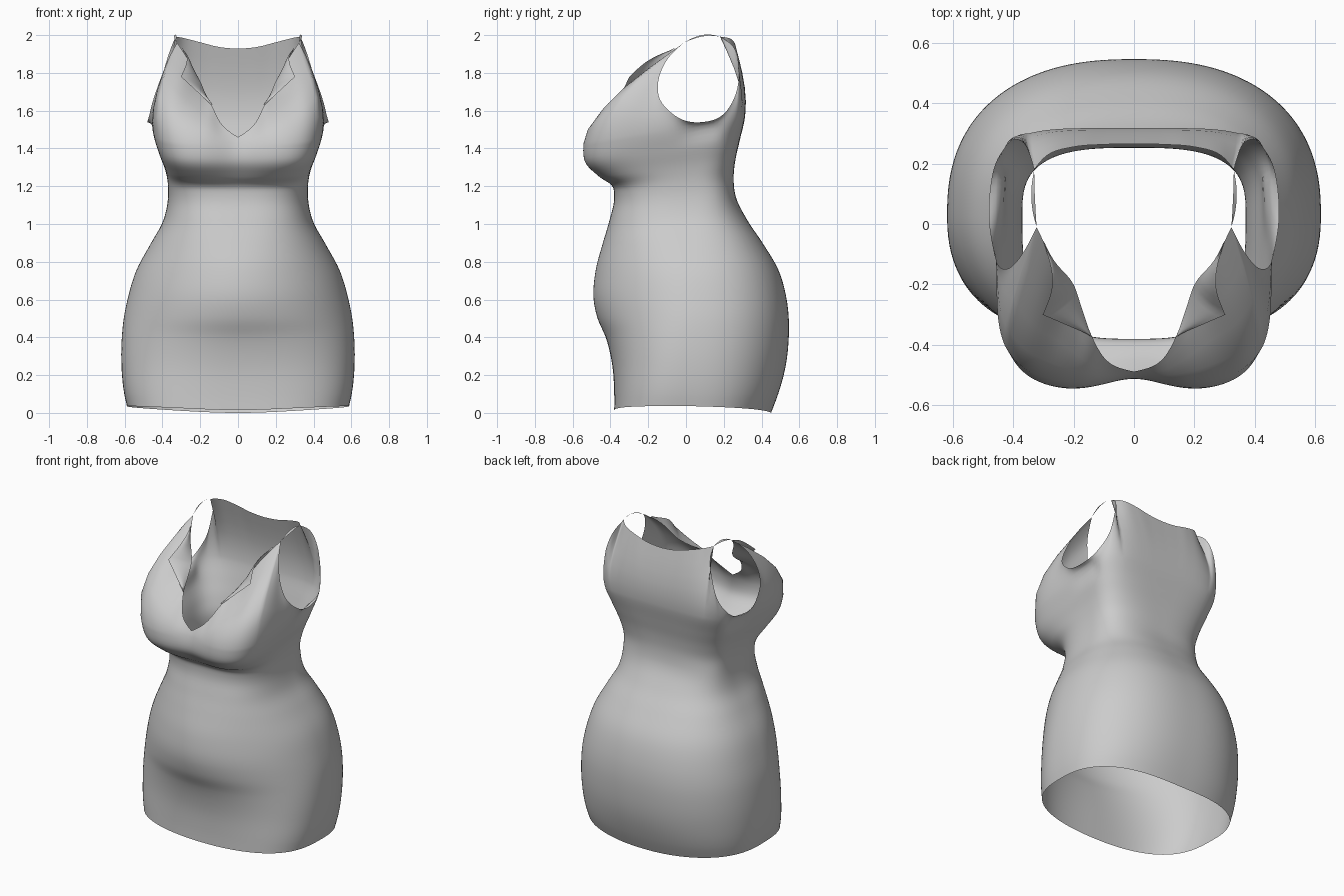
import bpy
import math
from mathutils import Vector

cube = bpy.data.objects.get("Cube")
if cube:
    bpy.data.objects.remove(cube, do_unlink=True)

cloth = bpy.data.materials.new("grey_cloth")
cloth.use_nodes = True
cloth.diffuse_color = (0.6, 0.6, 0.6, 1)
cloth.node_tree.nodes["Principled BSDF"].inputs["Base Color"].default_value = cloth.diffuse_color


def smooth_path(points, steps):
    """Smooth curve through points, with tangents weighted by chord length."""
    pts = [Vector(p) for p in points]
    gaps = [max((b - a).length, 1e-5) for a, b in zip(pts, pts[1:])]
    slopes = [(b - a) / g for a, b, g in zip(pts, pts[1:], gaps)]
    inner = [(slopes[i] * gaps[i + 1] + slopes[i + 1] * gaps[i]) / (gaps[i] + gaps[i + 1])
             for i in range(len(slopes) - 1)]
    tangents = ([(slopes[0] * 3 - inner[0]) / 2] + inner
                + [(slopes[-1] * 3 - inner[-1]) / 2])
    path = []
    for i, gap in enumerate(gaps):
        for k in range(steps):
            t = k / steps
            ease = t * t * (3 - 2 * t)
            path.append(pts[i].lerp(pts[i + 1], ease)
                        + tangents[i] * gap * t * (1 - t) ** 2
                        - tangents[i + 1] * gap * t * t * (1 - t))
    return path + [pts[-1]]


def add_sheet(name, rows):
    """Mirrored, smooth-shaded sheet from equal-length rows of points."""
    count = len(rows[0])
    faces = [(r * count + c, r * count + c + 1, (r + 1) * count + c + 1, (r + 1) * count + c)
             for r in range(len(rows) - 1) for c in range(count - 1)]
    mesh = bpy.data.meshes.new(name)
    mesh.from_pydata([tuple(p) for row in rows for p in row], [], faces)
    mesh.validate()
    mesh.materials.append(cloth)
    obj = bpy.data.objects.new(name, mesh)
    bpy.context.collection.objects.link(obj)
    mirror = obj.modifiers.new("mirror", "MIRROR")
    mirror.merge_threshold = 0.0005
    mesh.polygons.foreach_set("use_smooth", [True] * len(mesh.polygons))
    return obj


# Horizontal sections: front z, back z, half width, front y, back y,
# front squareness, back squareness, dip between the breasts
SECTIONS = [
    (.015, 0, .588, -.38, .45, 2.9, 2.5, 0),
    (.1, .1, .602, -.38, .488, 2.8, 2.45, 0),
    (.25, .25, .617, -.39, .528, 2.5, 2.4, 0),
    (.4, .4, .615, -.425, .544, 2.2, 2.4, 0),
    (.5, .5, .605, -.468, .544, 2, 2.4, 0),
    (.6, .6, .585, -.489, .533, 1.95, 2.4, 0),
    (.75, .75, .54, -.479, .492, 2, 2.4, 0),
    (.9, .9, .46, -.44, .405, 2.3, 2.5, 0),
    (1.02, 1.02, .395, -.405, .325, 2.7, 2.6, 0),
    (1.14, 1.15, .37, -.38, .262, 3, 3, 0),
    (1.19, 1.24, .372, -.385, .252, 3.2, 3, 0),
    (1.25, 1.33, .387, -.468, .26, 3.8, 3.4, .02),
    (1.33, 1.44, .42, -.543, .284, 4.5, 4, .035),
    (1.43, 1.57, .452, -.549, .313, 4.5, 5, .048),
]
CENTRE_Y = .03


def section_point(section, angle):
    zf, zb, width, front, back, square_f, square_b, dip = section
    c, s = math.cos(angle), math.sin(angle)
    depth, power = (back - CENTRE_Y, square_b) if s > 0 else (CENTRE_Y - front, square_f)
    radius = (abs(c / width) ** power + abs(s / depth) ** power) ** (-1 / power)
    x, y = radius * c, CENTRE_Y + radius * s
    z = zf + (zb - zf) * (y - front) / (back - front)
    if section is SECTIONS[0]:
        z += .028 * c * c
    if s < 0:
        y += dip * math.exp(-(x / .13) ** 2)
    return Vector((x, y, z))


# Top edge of the dress: x, y, z and the angle around the body (in right angles)
# of the column that rises to each point
FRONT_NECK = [(0, -.488, 1.46, -1), (.08, -.46, 1.52, -.91), (.14, -.37, 1.63, -.83),
              (.172, -.28, 1.69, -.76), (.2, -.2, 1.755, -.69), (.265, -.12, 1.87, -.6),
              (.322, -.01, 1.96, -.52)]
ARMHOLE = [(.322, -.01, 1.96, -.52), (.37, -.1, 1.87, -.42), (.415, -.147, 1.755, -.32),
           (.448, -.138, 1.66, -.22), (.47, -.06, 1.575, -.11), (.48, .06, 1.538, .06),
           (.458, .2, 1.582, .22), (.417, .264, 1.69, .3), (.388, .28, 1.83, .345),
           (.352, .25, 1.94, .4), (.33, .18, 1.992, .43)]
BACK_NECK = [(.33, .18, 1.992, .43), (.29, .225, 1.985, .52), (.2, .255, 1.962, .68),
             (.1, .263, 1.937, .84), (0, .265, 1.928, 1)]
edge = []
for points in (FRONT_NECK, ARMHOLE, BACK_NECK):
    edge += smooth_path(points, 5)[1 if edge else 0:]

# Dress body: one smooth column from hem to top edge at every angle
columns = []
for point in edge:
    angle = point[3] * math.pi / 2
    columns.append(smooth_path([section_point(s, angle) for s in SECTIONS]
                               + [point.to_3d()], 5))
add_sheet("dress_body", list(zip(*columns)))

# Shoulder straps: narrow ribbons joining front and back
strap = smooth_path([(.322, -.01, 1.96), (.331, .05, 1.987), (.334, .115, 2), (.33, .18, 1.992)], 5)
ribbon = [[p + Vector((.006, 0, -.004)) * side * math.sin(math.pi * i / (len(strap) - 1))
           for i, p in enumerate(strap)] for side in (1, -1)]
add_sheet("shoulder_straps", ribbon)

# Lapels: pointed flaps folded outward from the neckline
fold = [p.to_3d() for p in smooth_path(FRONT_NECK, 5)[10:29]]
tip = Vector((.302, -.3, 1.78))
half = (len(fold) - 1) // 2
lower = [fold[0].lerp(tip, i / half) for i in range(half)]
upper = smooth_path([tip, (.27, -.19, 1.872), fold[-1]], 6)
rim = lower + [upper[round(i * 12 / half)] for i in range(half + 1)]
lapel = []
for k in range(7):
    t = k / 6
    lift = Vector((-.02, -.03, .02)) * t * (1 - t)
    lapel.append([a.lerp(b, t) + lift for a, b in zip(fold, rim)])
add_sheet("lapels", lapel)
